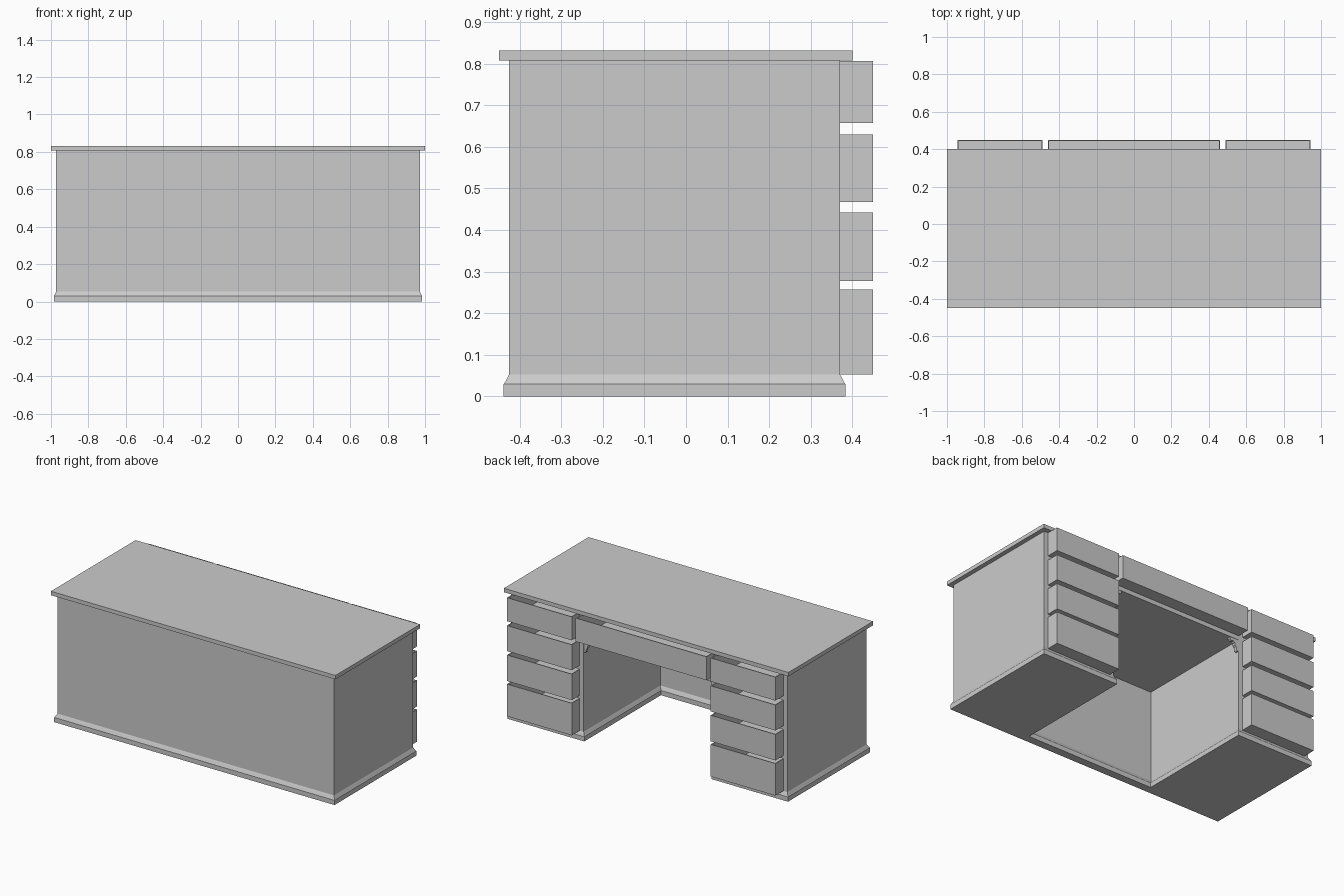
import bpy, bmesh

if "Cube" in bpy.data.objects:
    bpy.data.objects.remove(bpy.data.objects["Cube"])

W, KNEE, PANEL = 0.972, 0.46, 0.028       # outer half width, kneehole half width, panel thickness
FRONT, BACK = -0.425, 0.37                # carcass depth range
BASE, TOP = 0.053, 0.807                  # carcass height range
ROWS = [(0.053, 0.258), (0.277, 0.443), (0.467, 0.63), (0.657, 0.807)]


def finish(name, bm):
    bmesh.ops.recalc_face_normals(bm, faces=bm.faces)
    mesh = bpy.data.meshes.new(name)
    bm.to_mesh(mesh)
    bm.free()
    obj = bpy.data.objects.new(name, mesh)
    bpy.context.collection.objects.link(obj)
    return obj


def box_bm(x, y, z):
    bm = bmesh.new()
    bmesh.ops.create_cube(bm, size=1)
    for v in bm.verts:
        v.co = [r[0] if c < 0 else r[1] for c, r in zip(v.co, (x, y, z))]
    return bm


def box(name, x, y, z):
    return finish(name, box_bm(sorted(x), y, z))


def drawer(name, x, z):
    # open-topped tray, pulled out slightly
    bm = box_bm(sorted(x), (-0.36, 0.45), (z[0], z[1] - 0.001))
    bm.normal_update()
    top = max(bm.faces, key=lambda f: f.calc_center_median().z)
    bmesh.ops.inset_region(bm, faces=[top], thickness=0.008)
    inner = bmesh.ops.extrude_discrete_faces(bm, faces=[top])["faces"][0]
    for v in inner.verts:
        v.co.z = z[0] + 0.01
    finish(name, bm)


def plinth():
    # U-shaped base with a moulded upper edge, following the kneehole
    bm = bmesh.new()
    rings = []
    for d, z in [(0.013, 0), (0.013, 0.03), (0.010, 0.034), (0.004, 0.046), (0, BASE)]:
        w, k, f, b, kb = W + d, KNEE - d, FRONT - d, BACK + d, -0.40 + d
        pts = [(-w, f), (w, f), (w, b), (k, b), (k, kb), (-k, kb), (-k, b), (-w, b)]
        rings.append([bm.verts.new((x, y, z)) for x, y in pts])
    for lo, hi in zip(rings, rings[1:]):
        for i in range(8):
            j = (i + 1) % 8
            bm.faces.new((lo[i], lo[j], hi[j], hi[i]))
    bm.faces.new(rings[0])
    bm.faces.new(rings[-1])
    finish("plinth", bm)


def bracket(name, s):
    # small scrolled bracket in the upper kneehole corner
    prof = [(0, 0), (0.06, 0), (0.06, 0.012), (0.052, 0.020), (0.038, 0.018), (0.026, 0.026),
            (0.026, 0.040), (0.017, 0.048), (0.014, 0.066), (0.008, 0.074), (0, 0.074)]
    bm = bmesh.new()
    face = bm.faces.new([bm.verts.new((s * (KNEE - a), BACK - 0.022, 0.63 - b)) for a, b in prof])
    ext = bmesh.ops.extrude_face_region(bm, geom=[face])["geom"]
    for v in ext:
        if isinstance(v, bmesh.types.BMVert):
            v.co.y = BACK - 0.002
    finish(name, bm)


# worktop, base and modesty panel
box("worktop", (-1, 1), (-0.45, 0.40), (TOP, 0.832))
plinth()
box("modesty_panel", (-W, W), (FRONT, -0.40), (BASE, TOP))
box("kneehole_shelf", (-KNEE, KNEE), (-0.40, BACK), (0.63, 0.657))
drawer("centre_drawer", (-KNEE, KNEE), ROWS[-1])

# pedestals
for s, side in ((-1, "left"), (1, "right")):
    box(f"{side}_outer_panel", (s * (W - PANEL), s * W), (-0.40, BACK), (BASE, TOP))
    box(f"{side}_inner_panel", (s * KNEE, s * (KNEE + PANEL)), (-0.40, BACK), (BASE, TOP))
    bay = (s * (KNEE + PANEL), s * (W - PANEL))
    for i, row in enumerate(ROWS):
        drawer(f"{side}_drawer_{i + 1}", bay, row)
        if i:
            box(f"{side}_divider_{i}", bay, (-0.40, BACK), (ROWS[i - 1][1], row[0]))
    bracket(f"{side}_bracket", s)
